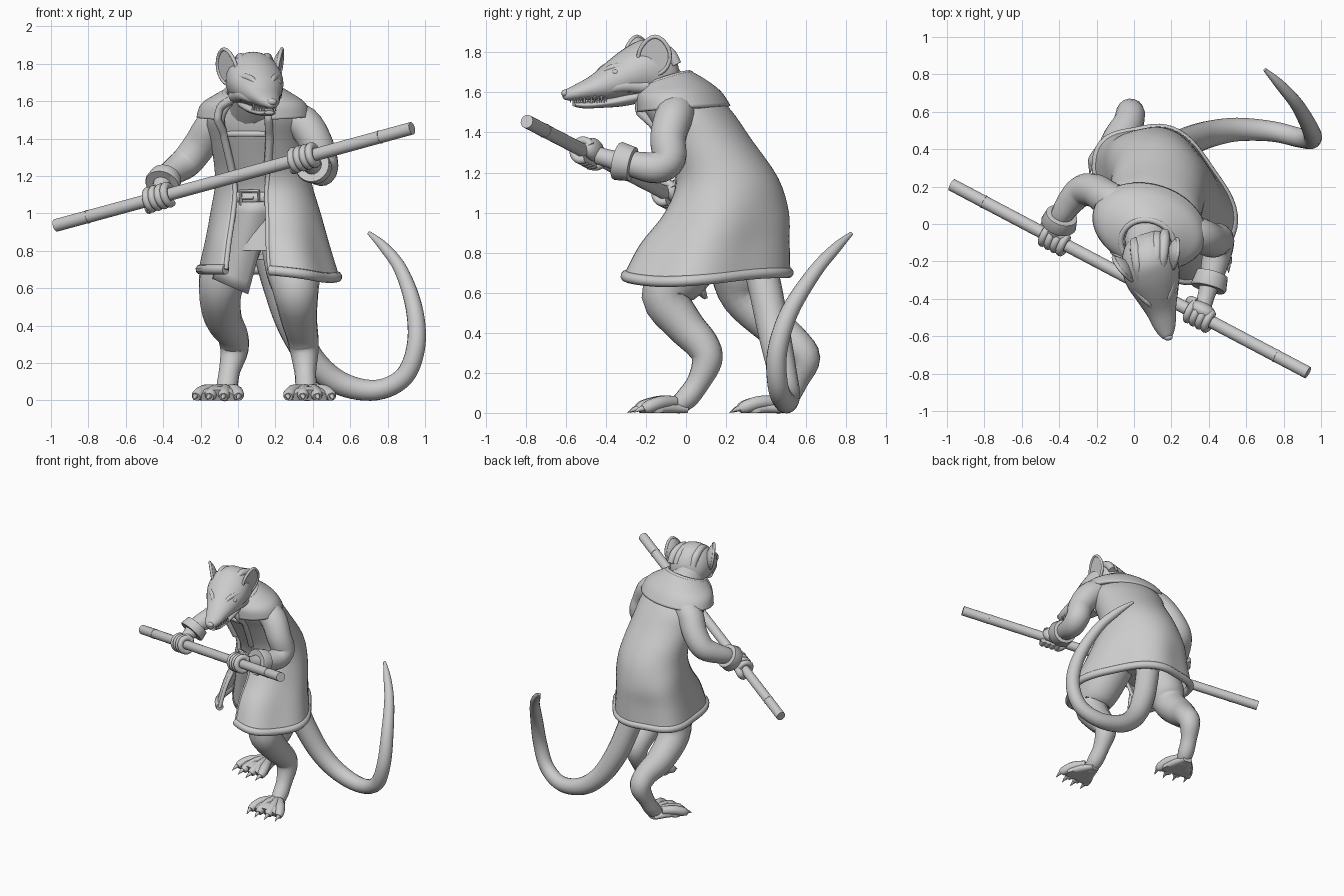
import bpy, bmesh, math
from mathutils import Vector, Matrix

cube = bpy.data.objects.get("Cube")
if cube:
    bpy.data.objects.remove(cube, do_unlink=True)

grey = bpy.data.materials.new("plain_grey")
grey.use_nodes = True
COLOUR = (0.6, 0.6, 0.6, 1)
grey.diffuse_color = COLOUR
grey.node_tree.nodes["Principled BSDF"].inputs["Base Color"].default_value = COLOUR

UP = Vector((0, 0, 1))
BODY_SIDE = Vector((0.95, -0.3, 0)).normalized()   # the body is turned a little
BODY_FRONT = UP.cross(BODY_SIDE) * -1
HEAD_SIDE = Vector((0.96, 0.28, 0)).normalized()   # the head turns the other way


def finish(name, bm, angle=50):
    bmesh.ops.recalc_face_normals(bm, faces=bm.faces)
    mesh = bpy.data.meshes.new(name)
    bm.to_mesh(mesh)
    bm.free()
    ob = bpy.data.objects.new(name, mesh)
    bpy.context.collection.objects.link(ob)
    mesh.materials.append(grey)
    bpy.ops.object.select_all(action='DESELECT')
    ob.select_set(True)
    bpy.context.view_layer.objects.active = ob
    bpy.ops.object.shade_smooth_by_angle(angle=math.radians(angle))
    return ob


def smooth(rows, n=4):
    """Catmull-Rom resampling of tuples of any length."""
    rows = [Vector(r) for r in rows]
    out = []
    for i in range(len(rows) - 1):
        a, b, c, d = rows[max(i - 1, 0)], rows[i], rows[i + 1], rows[min(i + 2, len(rows) - 1)]
        for k in range(n):
            t = k / n
            out.append(b + ((c - a) * t + (2 * a - 5 * b + 4 * c - d) * t ** 2
                            + (3 * b - a - 3 * c + d) * t ** 3) / 2)
    return out + [rows[-1]]


def loft(name, rings, closed=True, caps=True, thick=0):
    bm = bmesh.new()
    loops = [[bm.verts.new(p) for p in ring] for ring in rings]
    m = len(loops[0])
    for lo, hi in zip(loops, loops[1:]):
        for j in range(m if closed else m - 1):
            k = (j + 1) % m
            bm.faces.new((lo[j], lo[k], hi[k], hi[j]))
    if closed and caps:
        bm.faces.new(loops[0])
        bm.faces.new(loops[-1])
    ob = finish(name, bm)
    if thick:
        mod = ob.modifiers.new("thickness", 'SOLIDIFY')
        mod.thickness, mod.offset = thick, 0


def tube(name, rows, n=4, sides=16, floor=False, flat=1.0):
    """Round limb through rows of (x, y, z, radius); flat squashes it vertically."""
    pts = smooth(rows, n)
    cen = [Vector(p[:3]) for p in pts]
    rings, side = [], None
    for i, c in enumerate(cen):
        tan = (cen[min(i + 1, len(cen) - 1)] - cen[max(i - 1, 0)]).normalized()
        side = tan.orthogonal() if side is None else side - tan * side.dot(tan)
        side.normalize()
        other = tan.cross(side)
        ring = []
        for j in range(sides):
            a = math.tau * j / sides
            p = (side * math.cos(a) + other * math.sin(a)) * max(pts[i][3], 0.002)
            p.z *= flat
            p += c
            if floor:
                p.z = max(p.z, 0)
            ring.append(p)
        rings.append(ring)
    loft(name, rings)


def ball(name, centre, size, rot=Matrix.Identity(3)):
    bm = bmesh.new()
    bmesh.ops.create_uvsphere(bm, u_segments=20, v_segments=12, radius=1)
    bm.transform(Matrix.Translation(centre) @ rot.to_4x4() @ Matrix.Diagonal((*size, 1)))
    finish(name, bm)


def body_ring(row, gap=0.0, steps=64):
    """Ring round the body; row is z, x, y, half width, half depth, tilt, fold, skew in degrees."""
    z, x, y, rx, ry, tilt, fold, skew = row
    side = Matrix.Rotation(-math.radians(skew), 3, 'Z') @ BODY_SIDE
    ring = []
    for j in range(steps + (1 if gap else 0)):
        a = gap + (math.tau - 2 * gap) * j / steps
        k = 1 + fold * math.cos(5 * a + 2.6)
        p = Vector((x, y, z)) + (BODY_FRONT * ry * math.cos(a) + side * rx * math.sin(a)) * k
        p.z += tilt * math.cos(a) - fold * max(math.sin(a), 0) ** 2
        ring.append(p)
    return ring


# Long open coat with rolled hem and front edges
coat_rows = smooth([
    (0.7, .155, .115, .41, .35, 0, .045, 15), (0.85, .15, .15, .36, .32, 0, .04, 14),
    (1.0, .145, .205, .312, .272, 0, .02, 11), (1.17, .135, .205, .255, .235, 0, 0, 5),
    (1.37, .11, .095, .245, .212, 0, 0, 0), (1.5, .09, .015, .25, .2, 0, 0, 0),
    (1.6, .08, -.06, .185, .155, -.03, 0, 0), (1.64, .075, -.1, .13, .11, -.04, 0, 0)])
coat = [body_ring(r, .34 + .2 * min(max((r[0] - 1.1) / .3, 0), 1)) for r in coat_rows]
loft("coat", coat, closed=False, thick=0.022)
tube("coat_hem", [(*p, .027) for p in coat[0]], n=1, sides=10)
for label, k in (("left", 0), ("right", -1)):
    tube(label + "_coat_edge", [(*ring[k], .014) for ring in coat], n=1, sides=8)

# Shoulder cape and standing collar
cape_rows = smooth([
    (1.515, .083, -.01, .3, .212, -.015, 0, 0), (1.58, .08, -.035, .275, .19, -.02, 0, 0),
    (1.625, .075, -.075, .2, .155, -.035, 0, 0), (1.65, .072, -.105, .145, .125, -.045, 0, 0)])
cape = [body_ring(r, 0.5) for r in cape_rows]
loft("shoulder_cape", cape, closed=False, thick=0.025)
tube("collar", [(*p, .016) for p in cape[-1]], n=1, sides=8)
for label, k in (("left", 0), ("right", -1)):
    rows = [(*ring[k], .022) for ring in reversed(cape)]
    rows += [(*(ring[k] + BODY_FRONT * .012), .022) for ring in reversed(coat) if 1.2 < ring[k].z < 1.47]
    tube(label + "_lapel", rows, n=1, sides=8)

# Torso, neck, belt and buckle
torso = smooth([
    (0.8, .14, .17, .2, .2, 0, 0, 0), (1.0, .135, .2, .22, .2, 0, 0, 0), (1.12, .13, .2, .21, .195, 0, 0, 0),
    (1.3, .11, .12, .21, .195, 0, 0, 0), (1.45, .09, .035, .21, .18, 0, 0, 0), (1.59, .075, -.06, .12, .11, 0, 0, 0)])
loft("torso", [body_ring(r) for r in torso])
tube("neck", [(.07, .02, 1.5, .13), (.075, -.09, 1.59, .125), (.08, -.17, 1.68, .13)])
belt_row = (.13, .2, .232, .215, 0, 0, 0)
loft("belt", [body_ring((z, *belt_row)) for z in (1.05, 1.115)], caps=False, thick=.02)
shirt_row = (.095, .065, .215, .202, .015, 0, 0)
loft("shirt_band", [body_ring((z, *shirt_row)) for z in (1.395, 1.425)], caps=False, thick=.015)
buckle_centre = Vector((.13, .2, 1.083)) + BODY_FRONT * .225
buckle = [buckle_centre + BODY_SIDE * x + UP * z for x, z in
          ((-.05, -.035), (.05, -.035), (.05, .035), (-.05, .035), (-.05, -.035))]
tube("buckle", [(*p, .011) for p in buckle], n=1, sides=8)
tube("buckle_pin", [(*(buckle_centre + BODY_SIDE * x), .008) for x in (-.05, .02)], n=1, sides=8)

# Hanging front cloth over the thighs
cloth = []
for t in range(9):
    t /= 8
    left = Vector((.18, -.01, 1.06)).lerp(Vector((.05, .1, .57)), t)
    right = Vector((-.01, .03, 1.06)).lerp(Vector((-.13, .13, .65)), t)
    cloth.append([left.lerp(right, s / 8) - Vector((0, .05 * math.sin(math.pi * s / 8), 0)) for s in range(9)])
loft("front_cloth", cloth, closed=False, thick=.02)

# Legs
tube("left_leg", [
    (.27, .1, .86, .15), (.295, -.02, .71, .15), (.31, -.1, .58, .122), (.325, -.01, .44, .098),
    (.345, .08, .34, .085), (.355, .105, .26, .076), (.36, .06, .15, .058), (.365, 0, .07, .056), (.37, -.06, .03, .04)])
tube("right_leg", [
    (.02, .24, .86, .12), (-.06, .26, .71, .138), (-.095, .29, .58, .115), (-.08, .43, .44, .1),
    (-.03, .54, .35, .083), (-.02, .595, .27, .076), (-.045, .555, .16, .057), (-.06, .5, .07, .056), (-.075, .44, .03, .04)])

# Feet: flat soles, four spread toes, each ending in a claw
for label, start, heading in (("left", Vector((.37, -.01, 0)), Vector((.07, -1, 0))),
                              ("right", Vector((-.07, .5, 0)), Vector((-.2, -1, 0)))):
    f = heading.normalized()
    s = UP.cross(f)
    sole = [(*(start + f * d + UP * h), r) for d, h, r in
            ((-.02, .015, .035), (.03, .02, .06), (.09, .025, .09), (.15, .018, .115), (.2, .01, .095))]
    tube(label + "_foot", sole, floor=True, flat=.5)
    for i in range(4):
        w = i - 1.5
        reach = .02 * (1.5 - abs(w))
        path = [(.05, .02, .055, .03), (.12, .052, .052, .034), (.18 + reach, .072, .032, .033), (.21 + reach, .077, .018, .024)]
        toe = [(*(start + f * d + s * w * o + UP * h), r) for d, o, h, r in path]
        tube(label + "_toe", toe, sides=10, floor=True)
        claw = [(*(start + f * (d + reach) + s * w * .079 + UP * h), r) for d, h, r in
                ((.2, .025, .016), (.23, .018, .011), (.26, .002, .001))]
        tube(label + "_claw", claw, sides=8, floor=True)

# Tail
tube("tail", [
    (.17, .36, .78, .085), (.22, .4, .6, .083), (.29, .44, .4, .08), (.4, .48, .21, .072), (.55, .505, .09, .064),
    (.74, .495, .055, .055), (.89, .46, .13, .052), (.953, .455, .3, .05), (.94, .515, .5, .045),
    (.87, .64, .7, .036), (.78, .745, .82, .027), (.7, .825, .895, .01)], n=6)

# Arms with flared cuffs
arms = {
    "left": [(.24, -.03, 1.52, .09), (.35, -.06, 1.48, .095), (.42, -.09, 1.37, .09), (.45, -.085, 1.27, .086),
             (.445, -.15, 1.225, .08), (.42, -.26, 1.24, .066), (.39, -.37, 1.265, .047), (.37, -.44, 1.285, .045)],
    "right": [(-.04, .1, 1.52, .09), (-.13, .13, 1.47, .095), (-.2, .175, 1.37, .09), (-.27, .18, 1.28, .086),
              (-.33, .13, 1.235, .075), (-.385, .05, 1.195, .06), (-.41, -.02, 1.14, .047), (-.42, -.06, 1.1, .045)]}
for label, rows in arms.items():
    tube(label + "_arm", rows)
    a, b = Vector(rows[5][:3]), Vector(rows[6][:3])
    profile = ((.02, .066), (.06, .086), (.7, .097), (.78, .092), (.72, .07), (.5, .05))
    tube(label + "_cuff", [(*a.lerp(b, t), r) for t, r in profile], n=1, sides=24)

# Staff
end_a, end_b = Vector((-.975, .21, .935)), Vector((.93, -.795, 1.455))
staff_dir = (end_b - end_a).normalized()
tube("staff", [(*end_a, .034), (*end_b, .034)], n=1, sides=20)
for t in (.09, .91):
    tube("staff_band", [(*(end_a.lerp(end_b, t) + staff_dir * d), .036) for d in (-.004, .004)], n=1, sides=20)

# Hands gripping the staff
back = (Vector((0, 1, 0)) - staff_dir * staff_dir.y).normalized()
over = back.cross(staff_dir) * (1 if back.cross(staff_dir).z > 0 else -1)
for label, t in (("left", .698), ("right", .291)):
    grip = end_a.lerp(end_b, t)
    axes = Matrix((staff_dir, back, over)).transposed()
    ball(label + "_palm", grip + back * .035 + over * .012, (.078, .042, .058), axes)
    for i in range(4):
        mid = grip + staff_dir * (i - 1.5) * .037
        arc = [math.radians(d) for d in range(20, 291, 30)]
        tube(label + "_finger", [(*(mid + (back * math.cos(a) + over * math.sin(a)) * .05), .021) for a in arc],
             n=2, sides=10)
    thumb = [(*(grip + staff_dir * d + back * b + over * o), r) for d, b, o, r in
             ((-.05, .05, .0, .028), (-.09, .045, -.02, .026), (-.085, .01, -.05, .022), (-.06, -.03, -.05, .016))]
    tube(label + "_thumb", thumb, sides=10)


# Head and lower jaw: upright rings stacked towards the nose
def head_ring(row, steps=28):
    y, x, z, rx, rz = row
    return [Vector((x, y, z)) + HEAD_SIDE * rx * math.cos(math.tau * j / steps)
            + UP * rz * math.sin(math.tau * j / steps) for j in range(steps)]


skull = [(-.05, .06, 1.68, .06, .07), (-.08, .062, 1.69, .11, .115), (-.14, .07, 1.705, .14, .148),
         (-.22, .085, 1.712, .152, .15), (-.3, .105, 1.695, .144, .127), (-.38, .127, 1.662, .115, .1),
         (-.47, .148, 1.624, .08, .062), (-.55, .167, 1.6, .058, .04), (-.6, .178, 1.588, .032, .026),
         (-.615, .18, 1.585, .01, .01)]
loft("head", [head_ring(r) for r in smooth(skull)])
jaw = [(-.22, .09, 1.59, .1, .04), (-.32, .112, 1.565, .085, .035), (-.42, .135, 1.545, .066, .022),
       (-.51, .155, 1.536, .048, .016), (-.56, .167, 1.54, .026, .01)]
loft("lower_jaw", [head_ring(r) for r in smooth(jaw)])
ball("nose", (.181, -.605, 1.596), (.026, .018, .018))

for label, sgn in (("left", 1), ("right", -1)):
    # Eye, brow and cheek
    eye = Vector((.128, -.375, 1.7)) + HEAD_SIDE * sgn * .088
    ball(label + "_eye", eye, (.02, .02, .015))
    for part, path in (("_brow", ((-.43, 1.695, .04, .012), (-.39, 1.722, .066, .018), (-.32, 1.735, .105, .018))),
                       ("_cheek", ((-.22, 1.63, .105, .04), (-.34, 1.635, .09, .035), (-.44, 1.605, .058, .02)))):
        tube(label + part, [(*(Vector((.035 - .235 * y, y, z)) + HEAD_SIDE * sgn * w), r) for y, z, w, r in path],
             sides=10)
    # Teeth along both jaws
    for i in range(5):
        q = i / 4
        root = Vector((.136 + .03 * q, -.42 - .13 * q, 1.548)) + HEAD_SIDE * sgn * (.058 - .026 * q)
        tube(label + "_lower_tooth", [(*root, .009), (*(root + UP * .036), .001)], n=1, sides=6)
        root = root + Vector((.004, -.018, .036))
        tube(label + "_upper_tooth", [(*root, .009), (*(root - UP * .034), .001)], n=1, sides=6)
    # Cupped ear with a slightly pointed top
    face = (HEAD_SIDE * sgn * .92 + Vector((.08, -.38, .05))).normalized()
    wide = UP.cross(face).normalized()
    tall = (UP + HEAD_SIDE * sgn * .16).normalized()
    centre = Vector((.078, -.19, 1.775)) + HEAD_SIDE * sgn * .122
    rings = []
    for k in (.05, .35, .65, .88, 1.0):
        ring = []
        for j in range(24):
            a = math.tau * j / 24
            point = 1 + .15 * max(math.sin(a), 0) ** 4
            ring.append(centre + (wide * math.cos(a) * .08 + tall * math.sin(a) * .09 * point) * k
                        + face * .035 * (k * k - .3))
        rings.append(ring)
    loft(label + "_ear", rings, thick=.016)
    tube(label + "_ear_rim", [(*p, .01) for p in rings[-1] + rings[-1][:1]], n=1, sides=8)

# Low fur ridges over the crown and nape
for i in range(-2, 3):
    rows = [(*(Vector((.085, y, z)) + HEAD_SIDE * i * w), r) for y, z, w, r in
            ((-.3, 1.785, .03, .015), (-.2, 1.832, .036, .026), (-.11, 1.8, .04, .03), (-.07, 1.74, .042, .025))]
    tube("fur_ridge", rows, sides=10)
